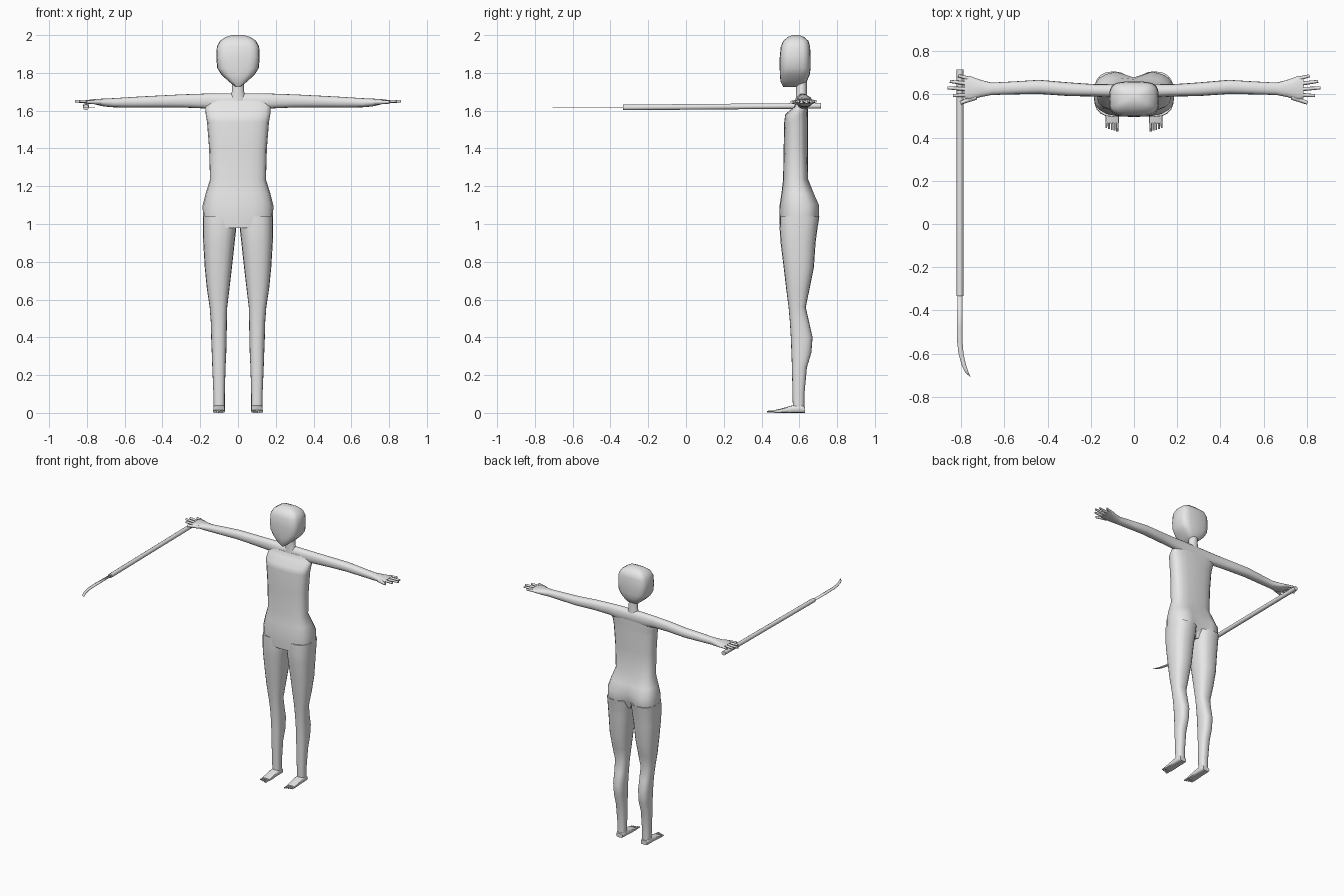
import bpy, bmesh, math
from mathutils import Vector

cube = bpy.data.objects.get("Cube")
if cube:
    bpy.data.objects.remove(cube, do_unlink=True)

grey = bpy.data.materials.new("plain_grey")
grey.use_nodes = True
grey.diffuse_color = (.8, .8, .8, 1)
grey.node_tree.nodes["Principled BSDF"].inputs["Base Color"].default_value = (.8, .8, .8, 1)


def finish(name, bm, mirror=False, angle=50):
    """Turn a bmesh into a shaded object, optionally mirrored over x."""
    bmesh.ops.recalc_face_normals(bm, faces=bm.faces)
    mesh = bpy.data.meshes.new(name)
    bm.to_mesh(mesh)
    bm.free()
    mesh.materials.append(grey)
    obj = bpy.data.objects.new(name, mesh)
    bpy.context.collection.objects.link(obj)
    bpy.ops.object.select_all(action="DESELECT")
    obj.select_set(True)
    bpy.context.view_layer.objects.active = obj
    bpy.ops.object.shade_smooth_by_angle(angle=math.radians(angle))
    if mirror:
        mod = obj.modifiers.new("Mirror", "MIRROR")
        mod.use_mirror_merge = False
    return obj


def power(value, e):
    return math.copysign(abs(value) ** e, value)


def loft(bm, sections, place, e=.8, sides=20):
    """Skin rounded sections (position, a min, a max, b min, b max, back notch)."""
    rings = []
    for pos, a0, a1, b0, b1, *notch in sections:
        ring = []
        for i in range(sides):
            t = math.tau * i / sides
            a = (a0 + a1) / 2 + (a1 - a0) / 2 * power(math.cos(t), e)
            b = (b0 + b1) / 2 + (b1 - b0) / 2 * power(math.sin(t), e)
            if notch and i == sides // 4:
                b -= notch[0]
            ring.append(bm.verts.new(place(pos, a, b)))
        rings.append(ring)
    for low, high in zip(rings, rings[1:]):
        for i in range(sides):
            j = (i + 1) % sides
            bm.faces.new((low[i], low[j], high[j], high[i]))
    bm.faces.new(rings[0])
    bm.faces.new(rings[-1])


def rod(bm, start, end, r0, r1, sides=8):
    """Tapered rod between two points."""
    start, end = Vector(start), Vector(end)
    turn = (end - start).to_track_quat("Z", "Y")
    length = (end - start).length
    loft(bm, [(0, -r0, r0, -r0, r0), (length, -r1, r1, -r1, r1)],
         lambda p, a, b: start + turn @ Vector((a, b, p)), 1, sides)


def upright(p, a, b):
    return (a, b, p)


def sideways(p, a, b):
    return (p, a, b)


def forward(p, a, b):
    return (a, p, b)


def symmetric(rows):
    return [(z, -half, half, *rest) for z, half, *rest in rows]


# Head: rounded box with a tapering jaw
bm = bmesh.new()
loft(bm, symmetric([
    (1.725, .012, .515, .6), (1.755, .05, .5, .64), (1.79, .087, .497, .655),
    (1.825, .11, .496, .66), (1.88, .115, .496, .66), (1.94, .112, .502, .657),
    (1.97, .095, .515, .648), (1.99, .065, .54, .625), (2, .03, .565, .6)]),
    upright, .55)
finish("head", bm)

# Neck
bm = bmesh.new()
loft(bm, symmetric([(1.65, .05, .58, .645), (1.7, .033, .583, .64), (1.8, .027, .583, .64)]), upright, 1)
finish("neck", bm)

# Torso: flat chest, narrow waist, hips with a cleft behind
bm = bmesh.new()
loft(bm, symmetric([
    (.98, .183, .497, .695, .06), (1.03, .186, .495, .709, .05),
    (1.1, .187, .496, .708, .03), (1.16, .172, .505, .68, .01),
    (1.235, .148, .514, .647), (1.4, .153, .517, .645), (1.54, .164, .52, .645),
    (1.58, .171, .525, .645), (1.62, .174, .572, .646), (1.655, .16, .583, .646)]),
    upright, .7)
finish("torso", bm)

# Arms, with shoulders meeting under the neck
bm = bmesh.new()
loft(bm, [
    (0, .585, .648, 1.6, 1.692), (.1, .585, .648, 1.6, 1.692),
    (.18, .59, .647, 1.612, 1.69), (.3, .592, .655, 1.617, 1.686),
    (.44, .602, .667, 1.617, 1.679), (.55, .6, .66, 1.617, 1.673),
    (.66, .597, .654, 1.618, 1.666), (.71, .587, .667, 1.622, 1.664),
    (.76, .572, .685, 1.634, 1.661), (.785, .582, .68, 1.638, 1.658)],
    sideways, .85, 16)
finish("arms", bm, True)

# Thumb and fingers
bm = bmesh.new()
rod(bm, (.73, .588, 1.645), (.803, .56, 1.645), .013, .008)
for y0, tip, y1 in [(.598, .838, .594), (.623, .863, .63), (.648, .852, .66), (.672, .812, .686)]:
    rod(bm, (.76, y0, 1.648), (tip, y1, 1.65), .01, .007)
finish("fingers", bm, True)

# Legs
bm = bmesh.new()
loft(bm, [
    (.02, .07, .129, .566, .626), (.1, .07, .13, .564, .627),
    (.24, .066, .136, .561, .64), (.32, .062, .139, .558, .664),
    (.4, .06, .142, .555, .67), (.48, .059, .144, .55, .652),
    (.56, .057, .15, .543, .634), (.66, .045, .165, .53, .655),
    (.77, .032, .176, .517, .677), (.9, .018, .184, .501, .686),
    (.97, .01, .186, .496, .695), (1.04, .006, .186, .497, .706)],
    upright, .8)
finish("legs", bm, True)

# Feet: low wedges sloping down to the toes
bm = bmesh.new()
loft(bm, [
    (.629, .074, .126, 0, .03), (.61, .07, .13, 0, .045), (.565, .07, .13, 0, .04),
    (.5, .069, .132, 0, .022), (.468, .07, .133, 0, .015)],
    forward, .5, 12)
finish("feet", bm, True)

# Toes, the inner one longest
bm = bmesh.new()
for i in range(5):
    x = .078 + i * .0125
    radius = .0065 if i == 0 else .005
    rod(bm, (x, .48, .008), (x, .428 + i * .004, .0065), radius, radius * .8, 6)
finish("toes", bm, True)

# Pole held in the right hand
bm = bmesh.new()
rod(bm, (-.805, .715, 1.626), (-.805, -.333, 1.617), .0155, .0155, 10)
finish("pole", bm)

# Thin curved blade at the end of the pole
left_edge = [(-.816, -.32), (-.82, -.48), (-.818, -.55), (-.812, -.6), (-.797, -.655), (-.781, -.688)]
right_edge = [(-.794, -.32), (-.793, -.48), (-.793, -.55), (-.789, -.6), (-.779, -.645), (-.77, -.675)]
bm = bmesh.new()
pairs = [[bm.verts.new((x, y, 1.617)) for x, y in pair] for pair in zip(left_edge, right_edge)]
for (a, b), (c, d) in zip(pairs, pairs[1:]):
    bm.faces.new((a, b, d, c))
tip = bm.verts.new((-.757, -.708, 1.617))
bm.faces.new((*pairs[-1], tip))
blade = finish("blade", bm, angle=30)
solid = blade.modifiers.new("Thickness", "SOLIDIFY")
solid.thickness = .003
solid.offset = 0
